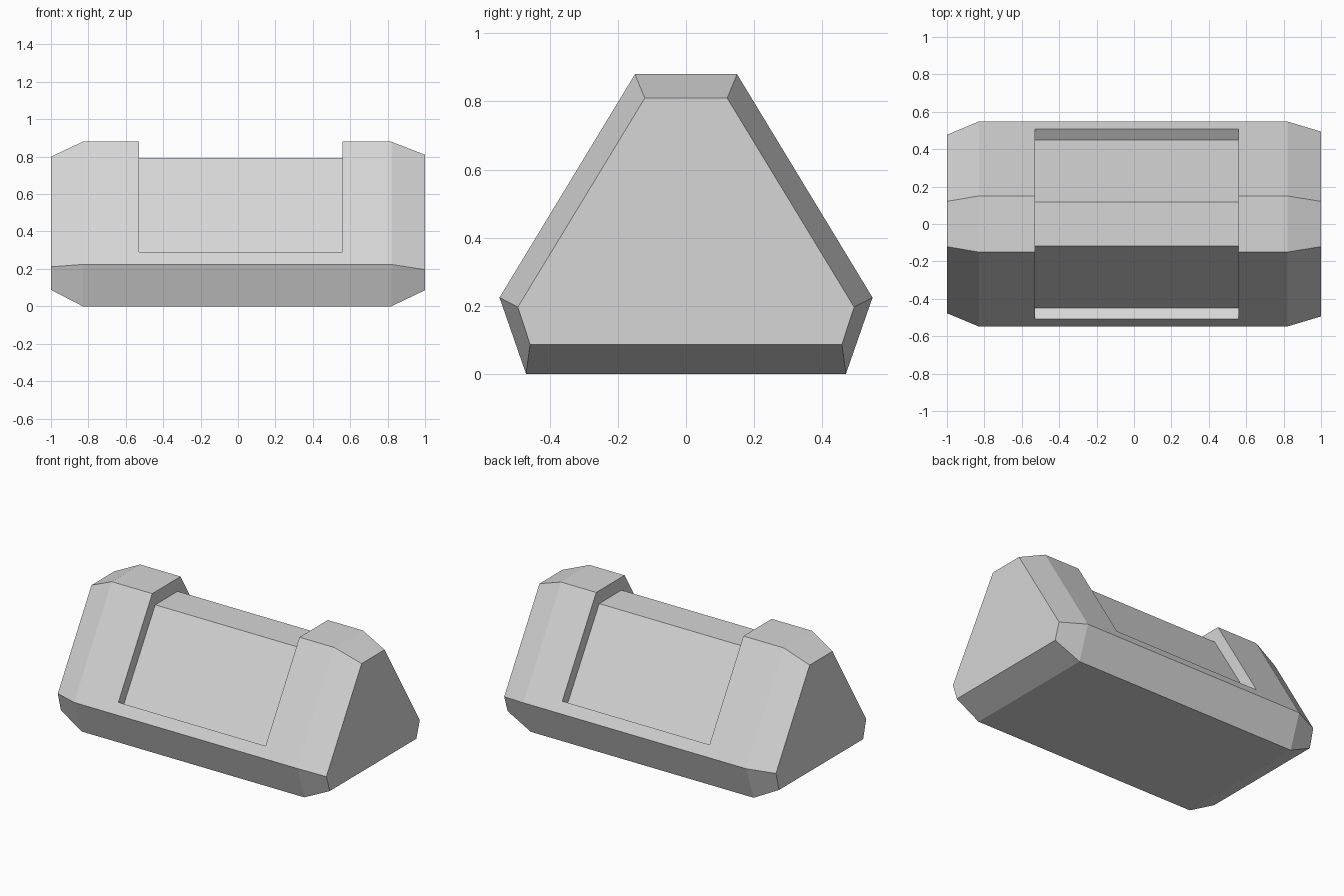
import bpy, bmesh

cube = bpy.data.objects.get("Cube")
if cube:
    bpy.data.objects.remove(cube, do_unlink=True)

grey = bpy.data.materials.new("light_grey")
grey.use_nodes = True
colour = (0.67, 0.67, 0.67, 1)
grey.diffuse_color = colour
grey.node_tree.nodes["Principled BSDF"].inputs["Base Color"].default_value = colour


def mirrored(half):
    """Close a front half profile of (y, z) points by mirroring it in y."""
    return half + [(-y, z) for y, z in reversed(half)]


def loft(name, rings):
    """Skin equal-length (y, z) profiles placed along x, with capped ends."""
    bm = bmesh.new()
    loops = [[bm.verts.new((x, y, z)) for y, z in profile] for x, profile in rings]
    count = len(loops[0])
    for a, b in zip(loops, loops[1:]):
        for i in range(count):
            j = (i + 1) % count
            bm.faces.new((a[i], a[j], b[j], b[i]))
    bm.faces.new(loops[0])
    bm.faces.new(loops[-1])
    bmesh.ops.recalc_face_normals(bm, faces=bm.faces)
    mesh = bpy.data.meshes.new(name)
    bm.to_mesh(mesh)
    bm.free()
    mesh.materials.append(grey)
    obj = bpy.data.objects.new(name, mesh)
    bpy.context.collection.objects.link(obj)
    return obj


# Barrier body: six-sided section with chamfered ends
section = mirrored([(-0.47, 0), (-0.548, 0.224), (-0.15, 0.88)])
left_end = mirrored([(-0.458, 0.086), (-0.494, 0.196), (-0.121, 0.81)])
right_end = mirrored([(-0.445, 0.088), (-0.477, 0.211), (-0.121, 0.80)])
body = loft("barrier_body", [(-1, right_end), (-0.83, section),
                             (0.82, section), (1, left_end)])

# Saddle recess: a sleeve wrapped over both slopes and the top
sleeve = mirrored([(-0.69, 0.4), (-0.45, 0.254), (-0.118, 0.793)])
sleeve += mirrored([(-0.25, 1.12)])[::-1]
cutter = loft("recess_cutter", [(-0.53, sleeve), (0.56, sleeve)])
cutter.hide_render = True

# Cut the recess and bake the result into the body
cut = body.modifiers.new("recess", "BOOLEAN")
cut.operation = "DIFFERENCE"
cut.solver = "EXACT"
cut.object = cutter
bpy.context.view_layer.objects.active = body
bpy.ops.object.modifier_apply(modifier=cut.name)
bpy.data.objects.remove(cutter, do_unlink=True)
